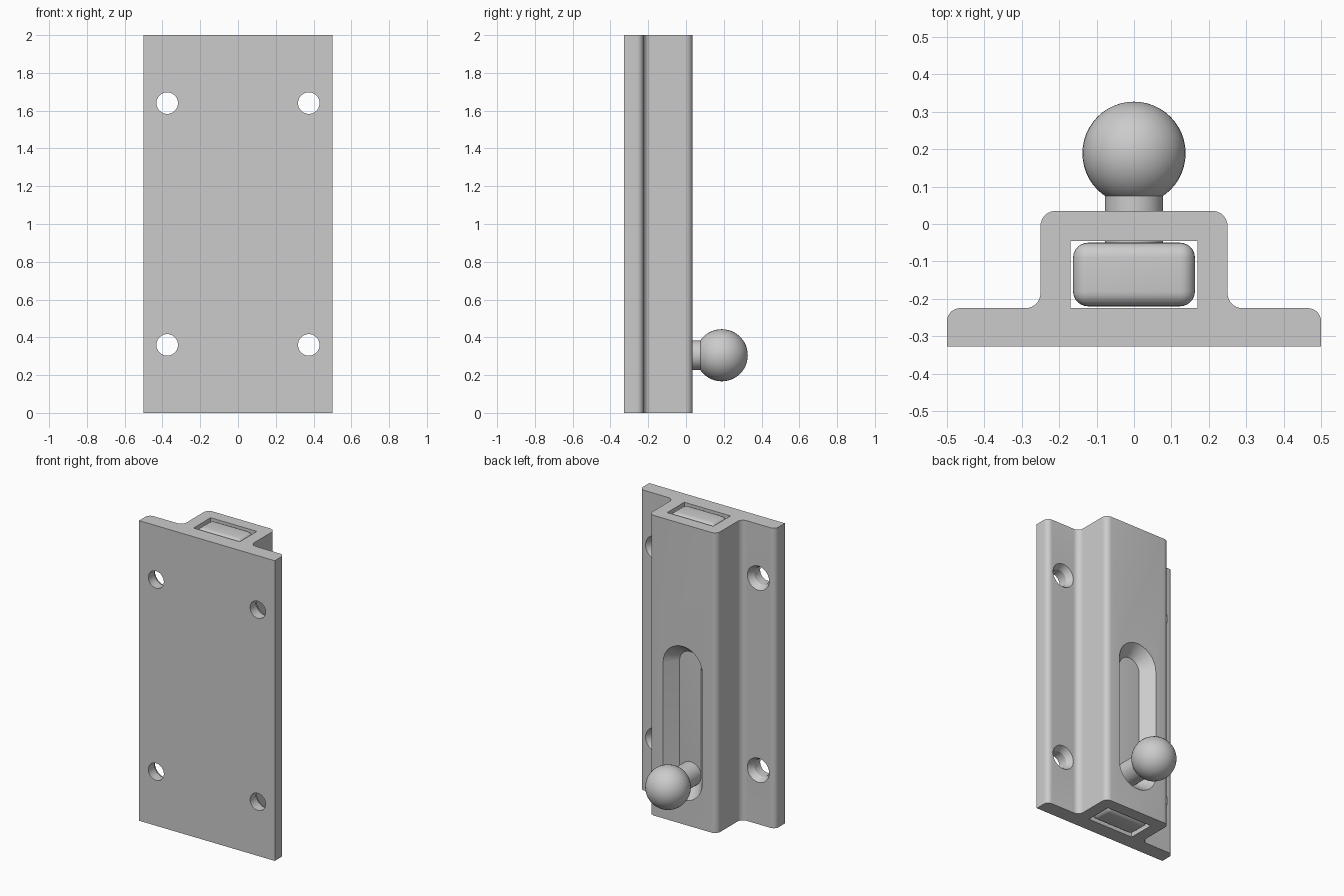
import bpy, bmesh
from math import pi, cos, sin
from mathutils import Vector, Matrix

if "Cube" in bpy.data.objects:
    bpy.data.objects.remove(bpy.data.objects["Cube"], do_unlink=True)

grey = bpy.data.materials.new("plain grey")
grey.use_nodes = True
grey.diffuse_color = (0.6, 0.6, 0.6, 1)
grey.node_tree.nodes["Principled BSDF"].inputs["Base Color"].default_value = (0.6, 0.6, 0.6, 1)


def make(name, bm):
    bmesh.ops.remove_doubles(bm, verts=bm.verts, dist=1e-5)
    bmesh.ops.recalc_face_normals(bm, faces=bm.faces)
    mesh = bpy.data.meshes.new(name)
    bm.to_mesh(mesh)
    bm.free()
    mesh.materials.append(grey)
    ob = bpy.data.objects.new(name, mesh)
    bpy.context.collection.objects.link(ob)
    return ob


def activate(ob):
    bpy.ops.object.select_all(action="DESELECT")
    ob.select_set(True)
    bpy.context.view_layer.objects.active = ob


def smooth(ob):
    activate(ob)
    bpy.ops.object.shade_smooth_by_angle(angle=pi / 6)


def box(name, lo, hi):
    lo, hi = Vector(lo), Vector(hi)
    bm = bmesh.new()
    bmesh.ops.create_cube(bm, size=1, matrix=Matrix.Translation((lo + hi) / 2)
                          @ Matrix.Diagonal((hi - lo).to_4d()))
    return make(name, bm)


def loft(name, x, z_low, z_high, sections, n=20):
    """Slot-shaped (or round) solid along y through (y, radius) sections."""
    bm = bmesh.new()
    rings = []
    for y, r in sections:
        ring = []
        for start, z in ((0, z_high), (pi, z_low)):
            for i in range(n + (z_high > z_low)):
                a = start + pi * i / n
                ring.append(bm.verts.new((x + r * cos(a), y, z + r * sin(a))))
        rings.append(ring)
    for a, b in zip(rings, rings[1:]):
        for i in range(len(a)):
            j = (i + 1) % len(a)
            bm.faces.new((a[i], a[j], b[j], b[i]))
    bm.faces.new(rings[0])
    bm.faces.new(rings[-1])
    return make(name, bm)


def fillet(points, steps=8):
    """Round the corners of a closed outline of (x, y, radius) points."""
    out = []
    for i, (x, y, r) in enumerate(points):
        p = Vector((x, y))
        if r == 0:
            out.append(p)
            continue
        u = (Vector(points[i - 1][:2]) - p).normalized()
        v = (Vector(points[(i + 1) % len(points)][:2]) - p).normalized()
        for k in range(steps + 1):
            t = pi / 2 * k / steps
            out.append(p + r * (u * (1 - sin(t)) + v * (1 - cos(t))))
    return out


def cut(ob, cutter):
    activate(ob)
    mod = ob.modifiers.new("cut", "BOOLEAN")
    mod.operation, mod.solver, mod.object = "DIFFERENCE", "EXACT", cutter
    bpy.ops.object.modifier_apply(modifier=mod.name)
    bpy.data.objects.remove(cutter, do_unlink=True)


# Housing: flanged hat section extruded upward
half = [(0.5, -0.327, 0), (0.5, -0.225, 0.035), (0.25, -0.225, 0.04), (0.25, 0.035, 0.04)]
outline = half + [(-x, y, r) for x, y, r in reversed(half)]
bm = bmesh.new()
base = bm.faces.new([bm.verts.new((p.x, p.y, 0)) for p in fillet(outline)])
ext = bmesh.ops.extrude_face_region(bm, geom=[base])
bmesh.ops.translate(bm, vec=(0, 0, 2), verts=[g for g in ext["geom"] if isinstance(g, bmesh.types.BMVert)])
housing = make("bolt_housing", bm)

# Channel, countersunk slot and countersunk screw holes
cut(housing, box("channel_cutter", (-0.17, -0.225, -0.1), (0.17, -0.045, 2.1)))
cut(housing, loft("slot_cutter", 0, 0.305, 1.04,
                  [(-0.1, 0.078), (-0.046, 0.078), (0.036, 0.145), (0.1, 0.145)]))
for x in (-0.375, 0.375):
    for z in (0.36, 1.64):
        cut(housing, loft("hole_cutter", x, z, z,
                          [(-0.4, 0.057), (-0.265, 0.057), (-0.224, 0.081), (-0.1, 0.081)]))
smooth(housing)

# Sliding bolt with rounded edges
bolt = box("sliding_bolt", (-0.163, -0.22, 0), (0.163, -0.05, 2))
activate(bolt)
bev = bolt.modifiers.new("rounding", "BEVEL")
bev.width, bev.segments = 0.04, 6
bpy.ops.object.modifier_apply(modifier=bev.name)
smooth(bolt)

# Handle: neck and ball knob
smooth(loft("knob_neck", 0, 0.305, 0.305, [(-0.08, 0.078), (0.12, 0.078)]))
bm = bmesh.new()
bmesh.ops.create_uvsphere(bm, u_segments=40, v_segments=24, radius=0.138,
                          matrix=Matrix.Translation((0, 0.189, 0.305)) @ Matrix.Rotation(pi / 2, 4, "X"))
smooth(make("ball_knob", bm))
